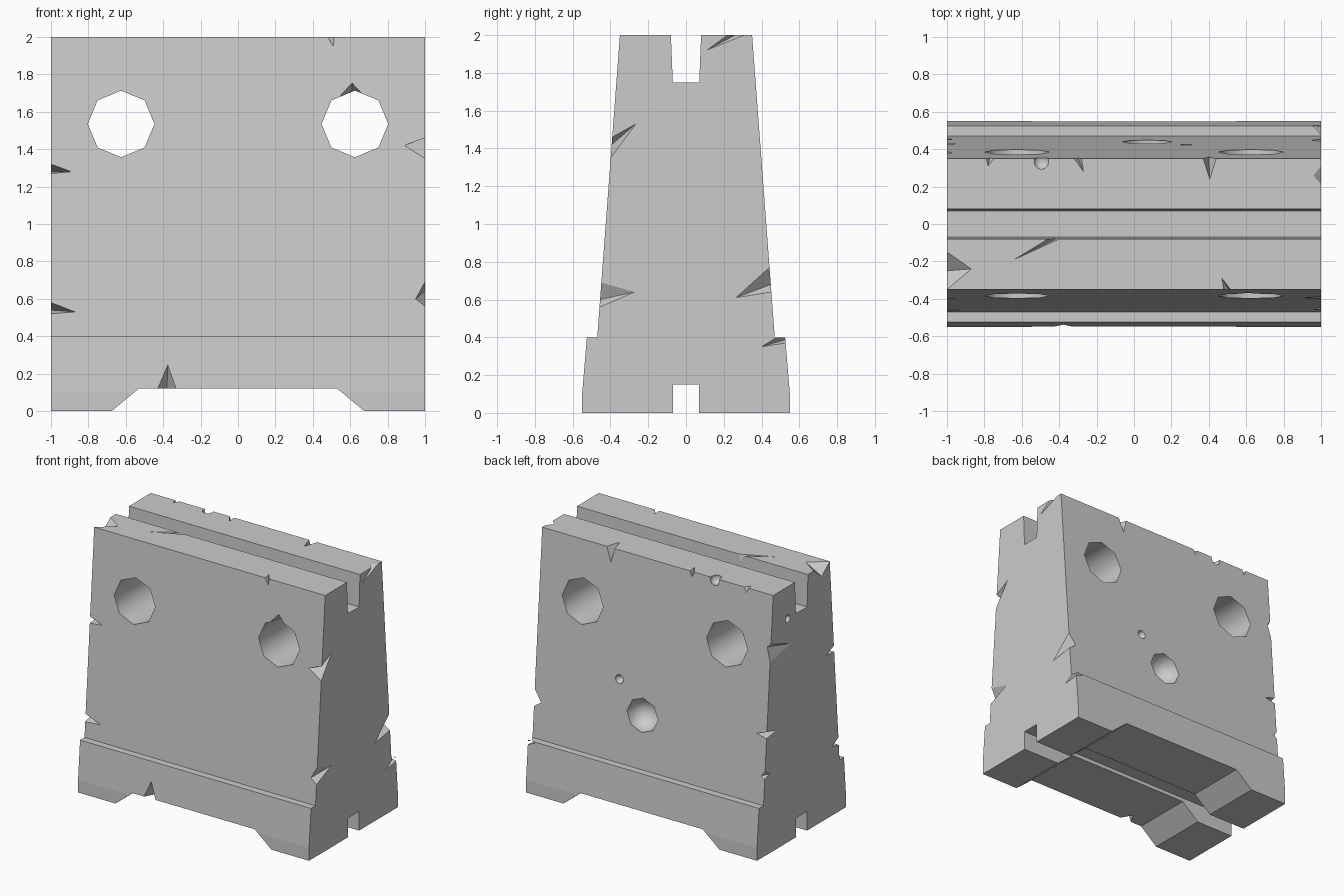
import bpy
import bmesh
from math import radians
from mathutils import Matrix, Vector

default_cube = bpy.data.objects.get("Cube")
if default_cube:
    bpy.data.objects.remove(default_cube, do_unlink=True)

TOP = 2.0
HOLE_X, HOLE_Z, HOLE_R = 0.625, 1.535, 0.178

concrete = bpy.data.materials.new("concrete_grey")
concrete.use_nodes = True
grey = (0.6, 0.6, 0.6, 1)
concrete.diffuse_color = grey
concrete.node_tree.nodes["Principled BSDF"].inputs["Base Color"].default_value = grey


def wall_y(z):
    """Half thickness of the sloping wall at a height."""
    return 0.47 - 0.075 * (z - 0.4)


def finish(bm, name):
    bmesh.ops.recalc_face_normals(bm, faces=bm.faces)
    mesh = bpy.data.meshes.new(name)
    bm.to_mesh(mesh)
    bm.free()
    mesh.materials.append(concrete)
    obj = bpy.data.objects.new(name, mesh)
    bpy.context.collection.objects.link(obj)
    return obj


# Barrier body: mirrored cross-section swept along x
half = [(0.07, 1.75), (0.08, TOP), (0.35, TOP), (0.47, 0.4), (0.525, 0.4),
        (0.55, 0.1), (0.55, 0), (0.07, 0), (0.07, 0.15)]
section = half + [(-y, z) for y, z in reversed(half)]
bm = bmesh.new()
end = bm.faces.new([bm.verts.new((-1, y, z)) for y, z in section])
swept = bmesh.ops.extrude_face_region(bm, geom=[end])["geom"]
bmesh.ops.translate(bm, vec=(2, 0, 0),
                    verts=[v for v in swept if isinstance(v, bmesh.types.BMVert)])
if end.is_valid is False or len(bm.faces) < len(section) + 2:
    bm.faces.new([v for v in bm.verts if v.co.x < 0])
body = finish(bm, "barrier_body")


def carve(bm):
    """Subtract a closed shape from the body."""
    cutter = finish(bm, "cutter")
    cutter.hide_render = True
    mod = body.modifiers.new("carve", "BOOLEAN")
    mod.operation = "DIFFERENCE"
    mod.solver = "EXACT"
    mod.object = cutter
    bpy.ops.object.select_all(action="DESELECT")
    body.select_set(True)
    bpy.context.view_layer.objects.active = body
    bpy.ops.object.modifier_apply(modifier=mod.name)
    bpy.data.objects.remove(cutter, do_unlink=True)


def carve_hull(points):
    bm = bmesh.new()
    for p in points:
        bm.verts.new(p)
    bmesh.ops.convex_hull(bm, input=bm.verts)
    carve(bm)


def chip(a, b, p, q):
    """V-shaped chip: a and b on the broken edge, p to q its crease."""
    a, b, p, q = map(Vector, (a, b, p, q))
    mid = (p + q) / 2
    carve_hull([a + (a - mid) * 0.5, b + (b - mid) * 0.5,
                p + (p - q) * 0.1, q + (q - p) * 0.1])


def corner_chip(sx, sy, z_top, z_low, face_len, z_face, side_len, z_side):
    chip((sx, sy * wall_y(z_top), z_top), (sx, sy * wall_y(z_low), z_low),
         (sx * (1 - face_len), sy * wall_y(z_face), z_face),
         (sx, sy * (wall_y(z_side) - side_len), z_side))


def rim_chip(sy, x1, x2, x_top, inset, x_face, drop):
    edge = sy * wall_y(TOP)
    chip((x1, edge, TOP), (x2, edge, TOP), (x_top, edge - sy * inset, TOP),
         (x_face, sy * wall_y(TOP - drop), TOP - drop))


# Drain opening under the base
carve_hull([(sx * x, sy, z) for sx in (-1, 1) for sy in (-1, 1)
            for x, z in ((0.82, -0.12), (0.53, 0.12))])

# Lifting holes through the wall
for side in (-1, 1):
    bm = bmesh.new()
    bmesh.ops.create_cone(bm, cap_ends=True, segments=8, radius1=HOLE_R,
                          radius2=HOLE_R, depth=2)
    bmesh.ops.rotate(bm, verts=bm.verts, matrix=Matrix.Rotation(radians(90), 3, "X"))
    bmesh.ops.translate(bm, verts=bm.verts, vec=(side * HOLE_X, 0, HOLE_Z))
    carve(bm)

# Round pits: centre and radius
pits = [(Vector((0.07, wall_y(0.81), 0.81)), 0.135),
        (Vector((0.28, wall_y(1.03), 1.03)), 0.036),
        (Vector((-0.495, 0.335, 1.985)), 0.045),
        (Vector((-1, 0.17, 1.75)), 0.03)]
for centre, radius in pits:
    bm = bmesh.new()
    bmesh.ops.create_uvsphere(bm, u_segments=8, v_segments=6, radius=radius)
    bmesh.ops.rotate(bm, verts=bm.verts, matrix=Matrix.Rotation(radians(85), 3, "X"))
    bmesh.ops.translate(bm, verts=bm.verts, vec=centre)
    carve(bm)

# Chips on the four upright corners
for spec in [(1, -1, 1.46, 1.35, 0.11, 1.42, 0.12, 1.53),
             (1, -1, 0.69, 0.56, 0.05, 0.6, 0.18, 0.64),
             (1, 1, 0.77, 0.64, 0.06, 0.68, 0.19, 0.61),
             (-1, -1, 1.32, 1.27, 0.11, 1.28, 0.1, 1.28),
             (-1, -1, 0.58, 0.52, 0.13, 0.53, 0.08, 0.54),
             (-1, 1, 0.96, 0.91, 0.09, 0.93, 0.13, 0.93),
             (-1, 1, 1.63, 1.49, 0.03, 1.6, 0.26, 1.54),
             (-1, 1, 0.66, 0.6, 0.03, 0.62, 0.06, 0.62)]:
    corner_chip(*spec)

# Chips along the top rims
for spec in [(-1, 0.48, 0.515, 0.47, 0.06, 0.51, 0.05),
             (1, -0.79, -0.75, -0.78, 0.04, -0.77, 0.04),
             (1, -0.32, -0.28, -0.27, 0.07, -0.3, 0.04),
             (1, 0.37, 0.44, 0.405, 0.11, 0.4, 0.11)]:
    rim_chip(*spec)

# Chips on the top ends, slot edge, base step, drain edge and hole rim
chip((-1, -0.15, TOP), (-1, -0.35, TOP), (-0.87, -0.24, TOP), (-1, -0.25, 1.92))
chip((1, 0.22, TOP), (1, 0.31, TOP), (0.96, 0.26, TOP), (1, 0.11, 1.92))
chip((-0.46, -0.08, TOP), (-0.4, -0.08, TOP), (-0.64, -0.19, TOP), (-0.42, -0.08, 1.95))
chip((1, 0.48, 0.4), (1, 0.53, 0.37), (0.94, 0.53, 0.39), (1, 0.4, 0.35))
chip((-0.43, -0.55, 0.12), (-0.33, -0.55, 0.12), (-0.375, -0.54, 0.25), (-0.38, -0.46, 0.12))
chip((0.53, -0.38, 1.67), (0.69, -0.38, 1.67), (0.61, -0.37, 1.755), (0.61, -0.27, 1.7))

# Flat concrete faces, smooth walls inside holes and pits
for face in body.data.polygons:
    c = face.center
    to_axis = Vector((abs(c.x) - HOLE_X, c.z - HOLE_Z)).length
    in_hole = to_axis < HOLE_R and abs(face.normal.y) < 0.1 and abs(c.y) < 0.2
    in_pit = any((c - centre).length < radius for centre, radius in pits)
    face.use_smooth = face.area < 0.2 and (in_hole or in_pit)
